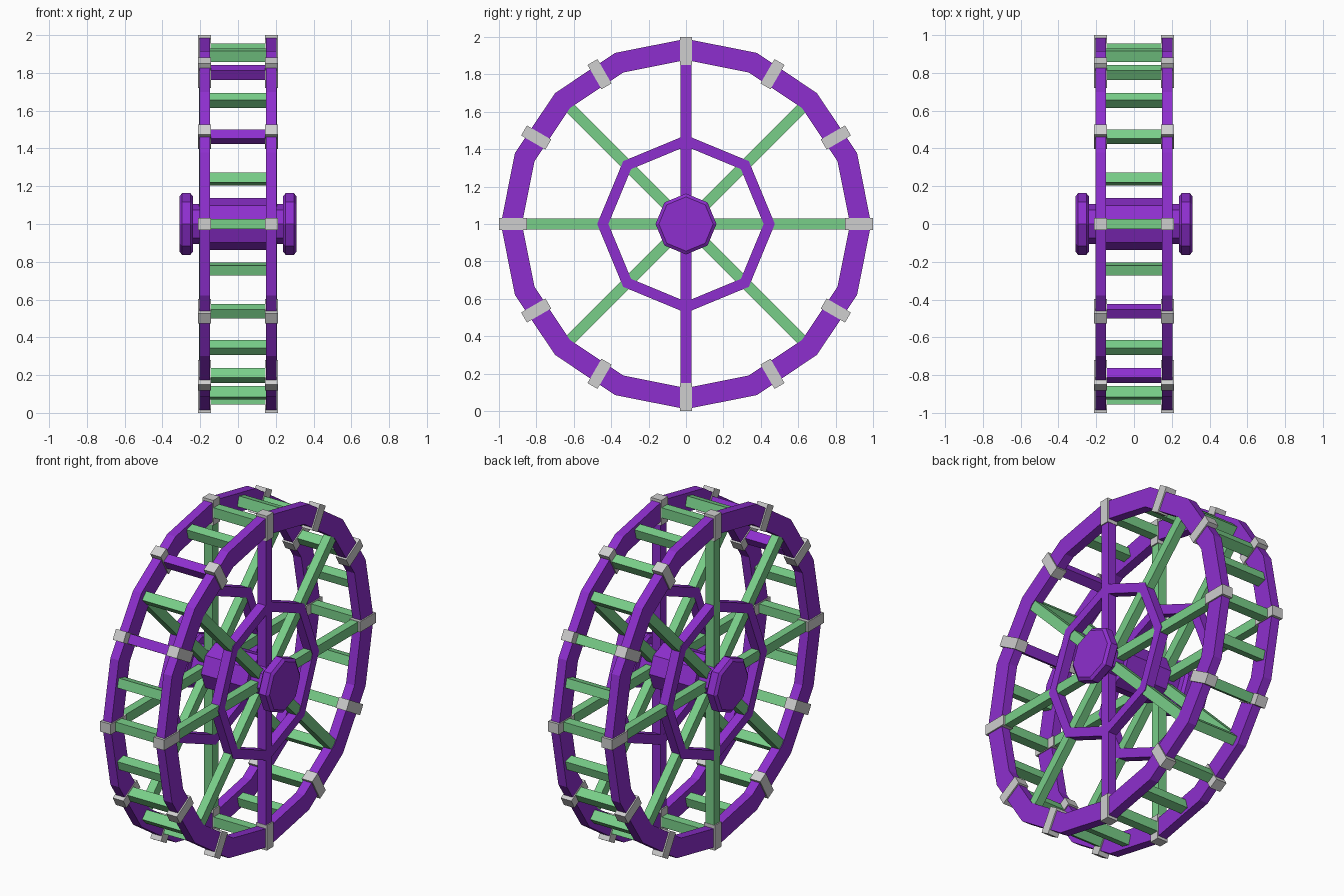
import bpy, bmesh, math
from mathutils import Matrix, Vector

if "Cube" in bpy.data.objects:
    bpy.data.objects.remove(bpy.data.objects["Cube"])


def material(name, rgb):
    m = bpy.data.materials.new(name)
    m.diffuse_color = (*rgb, 1)
    m.use_nodes = True
    m.node_tree.nodes["Principled BSDF"].inputs["Base Color"].default_value = m.diffuse_color
    return m


PURPLE = material("purple", (0.27, 0.028, 0.62))
GREEN = material("green", (0.19, 0.62, 0.25))
GREY = material("light grey", (0.62, 0.62, 0.62))
CENTRE = Vector((0, 0, 1))


def finish(name, bm, mat):
    bmesh.ops.recalc_face_normals(bm, faces=bm.faces)
    me = bpy.data.meshes.new(name)
    bm.to_mesh(me)
    bm.free()
    me.materials.append(mat)
    ob = bpy.data.objects.new(name, me)
    bpy.context.collection.objects.link(ob)
    return ob


def radial_box(name, mat, deg, x0, x1, r0, r1, width):
    """Box lying along a wheel radius; deg runs from +z towards +y."""
    bm = bmesh.new()
    bmesh.ops.create_cube(bm, size=1)
    place = (Matrix.Translation(CENTRE) @ Matrix.Rotation(-math.radians(deg), 4, 'X')
             @ Matrix.Translation(((x0 + x1) / 2, 0, (r0 + r1) / 2))
             @ Matrix.Diagonal((x1 - x0, width, r1 - r0, 1)))
    bmesh.ops.transform(bm, matrix=place, verts=bm.verts)
    return finish(name, bm, mat)


def lathe(name, mat, sides, profile, closed):
    """Turn an (x, radius) profile around the axle line."""
    bm = bmesh.new()
    loops = []
    for x, r in profile:
        loops.append([bm.verts.new((x, r * math.sin(a), 1 + r * math.cos(a)))
                      for a in (math.tau * i / sides for i in range(sides))])
    count = len(loops)
    for k in range(count if closed else count - 1):
        a, b = loops[k], loops[(k + 1) % count]
        for i in range(sides):
            j = (i + 1) % sides
            bm.faces.new((a[i], a[j], b[j], b[i]))
    if not closed:
        bm.faces.new(loops[0])
        bm.faces.new(loops[-1])
    return finish(name, bm, mat)


def ring(name, sides, x0, x1, r0, r1):
    lathe(name, PURPLE, sides, [(x0, r0), (x1, r0), (x1, r1), (x0, r1)], True)


# Two wheel sides
for side, s in (("right", 1), ("left", -1)):
    def span(a, b):
        return sorted((s * a, s * b))

    ring(f"{side}_rim", 16, *span(0.148, 0.204), 0.877, 0.99)
    ring(f"{side}_inner_ring", 8, *span(0.148, 0.204), 0.415, 0.475)
    # Spokes: the upright pair is purple on the right side only
    for i in range(8):
        upright = i % 4 == 0
        mat = PURPLE if upright and s > 0 else GREEN
        x0, x1 = span(0.15, 0.206 if upright else 0.2)
        radial_box(f"{side}_spoke_{i}", mat, i * 45, x0, x1, 0.05, 0.89, 0.058)
    # Clamps around the rim
    for i in range(12):
        radial_box(f"{side}_clamp_{i}", GREY, i * 30, *span(0.142, 0.212), 0.85, 1.0, 0.062)

# Rungs joining the rims; two of them are purple
for i in range(24):
    mat = PURPLE if i in (20, 22) else GREEN
    radial_box(f"rung_{i}", mat, i * 15, -0.155, 0.155, 0.895, 0.955, 0.055)

# Hub: drum, axle and bevelled end caps as one turned part
half = [(0.31, 0.145), (0.297, 0.163), (0.252, 0.163), (0.238, 0.145),
        (0.238, 0.105), (0.148, 0.105), (0.148, 0.137)]
lathe("hub", PURPLE, 8, half + [(-x, r) for x, r in reversed(half)], False)
